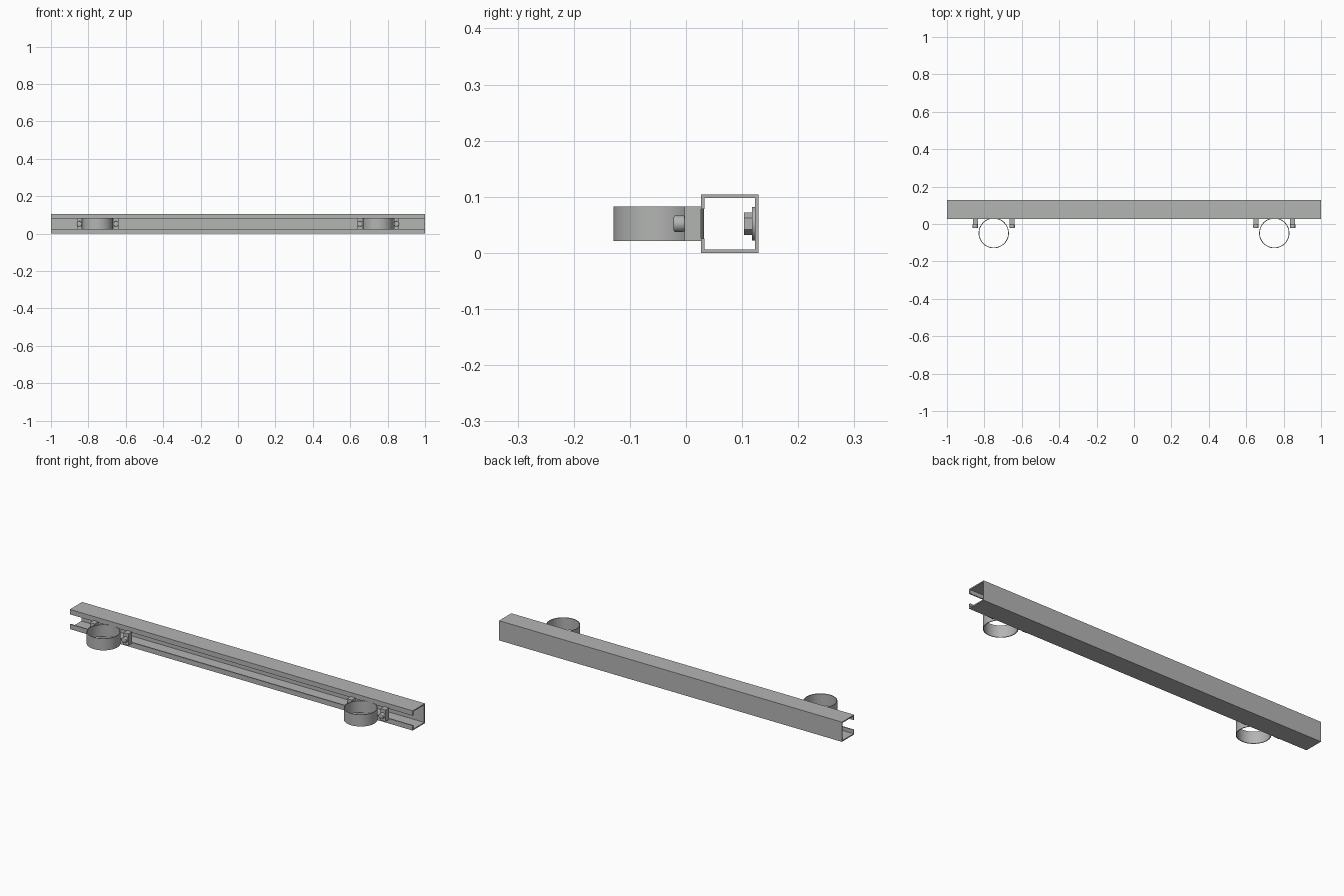
import bpy, bmesh, math
from mathutils import Matrix

if "Cube" in bpy.data.objects:
    bpy.data.objects.remove(bpy.data.objects["Cube"])

steel = bpy.data.materials.new("grey_steel")
steel.diffuse_color = (0.45, 0.46, 0.45, 1)
steel.use_nodes = True
steel.node_tree.nodes["Principled BSDF"].inputs["Base Color"].default_value = steel.diffuse_color
ZC = 0.052  # mid height of the rail


def add(name, bm, smooth=False):
    bmesh.ops.recalc_face_normals(bm, faces=bm.faces)
    me = bpy.data.meshes.new(name)
    bm.to_mesh(me)
    bm.free()
    ob = bpy.data.objects.new(name, me)
    bpy.context.collection.objects.link(ob)
    me.materials.append(steel)
    if smooth:
        bpy.ops.object.select_all(action='DESELECT')
        ob.select_set(True)
        bpy.context.view_layer.objects.active = ob
        bpy.ops.object.shade_smooth_by_angle(angle=math.radians(35))
    return ob


def box(name, x0, x1, y0, y1, z0, z1):
    bm = bmesh.new()
    m = Matrix.Translation(((x0 + x1) / 2, (y0 + y1) / 2, (z0 + z1) / 2))
    m = m @ Matrix.Diagonal((x1 - x0, y1 - y0, z1 - z0, 1))
    bmesh.ops.create_cube(bm, size=1, matrix=m)
    return add(name, bm)


def disc(name, x, y0, y1, r, bevel=0.0, sides=32):
    # cylinder along y
    bm = bmesh.new()
    m = Matrix.Translation((x, (y0 + y1) / 2, ZC)) @ Matrix.Rotation(math.pi / 2, 4, 'X')
    bmesh.ops.create_cone(bm, cap_ends=True, segments=sides, radius1=r, radius2=r,
                          depth=y1 - y0, matrix=m)
    if bevel:
        rim = [e for e in bm.edges if any(len(f.verts) > 4 for f in e.link_faces)]
        bmesh.ops.bevel(bm, geom=rim, offset=bevel, segments=3, profile=0.5, affect='EDGES')
    return add(name, bm, True)


def ring(name, x, y, r, t, z0, z1, n=64):
    # thin open pipe band
    bm = bmesh.new()
    loops = []
    for rad, z in ((r, z0), (r, z1), (r - t, z1), (r - t, z0)):
        loops.append([bm.verts.new((x + rad * math.cos(2 * math.pi * i / n),
                                    y + rad * math.sin(2 * math.pi * i / n), z)) for i in range(n)])
    for k in range(4):
        a, b = loops[k], loops[(k + 1) % 4]
        for i in range(n):
            j = (i + 1) % n
            bm.faces.new((a[i], a[j], b[j], b[i]))
    return add(name, bm, True)


# slotted rail: C profile extruded along x
Y0, Y1, H, T, LIP = 0.027, 0.129, 0.104, 0.006, 0.026
half = [(Y0 + T, LIP), (Y0, LIP), (Y0, 0), (Y1, 0)]
inner = [(Y1 - T, T), (Y0 + T, T)]
prof = half + [(y, H - z) for y, z in reversed(half)]
prof += [(y, H - z) for y, z in reversed(inner)] + inner
bm = bmesh.new()
face = bm.faces.new([bm.verts.new((-1, y, z)) for y, z in prof])
ext = bmesh.ops.extrude_face_region(bm, geom=[face])
bmesh.ops.translate(bm, vec=(2, 0, 0),
                    verts=[v for v in ext["geom"] if isinstance(v, bmesh.types.BMVert)])
add("slotted_rail", bm)

# clamps and wall bolts
for side, cx in (("left", -0.75), ("right", 0.75)):
    ring(side + "_pipe_ring", cx, -0.0485, 0.081, 0.004, 0.021, 0.083)
    for s, tag in ((-1, "outer_a"), (1, "outer_b")):
        x = cx + s * 0.098
        box(f"{side}_clamp_block_{tag}", x - 0.014, x + 0.014, -0.003, Y0, 0.021, 0.083)
        disc(f"{side}_clamp_bolt_{tag}", x, -0.022, -0.002, 0.0145, 0.003)
    disc(side + "_wall_washer", cx, 0.118, Y1 - T, 0.03)
    disc(side + "_wall_bolt", cx, 0.103, 0.119, 0.02, 0.0, 6)
